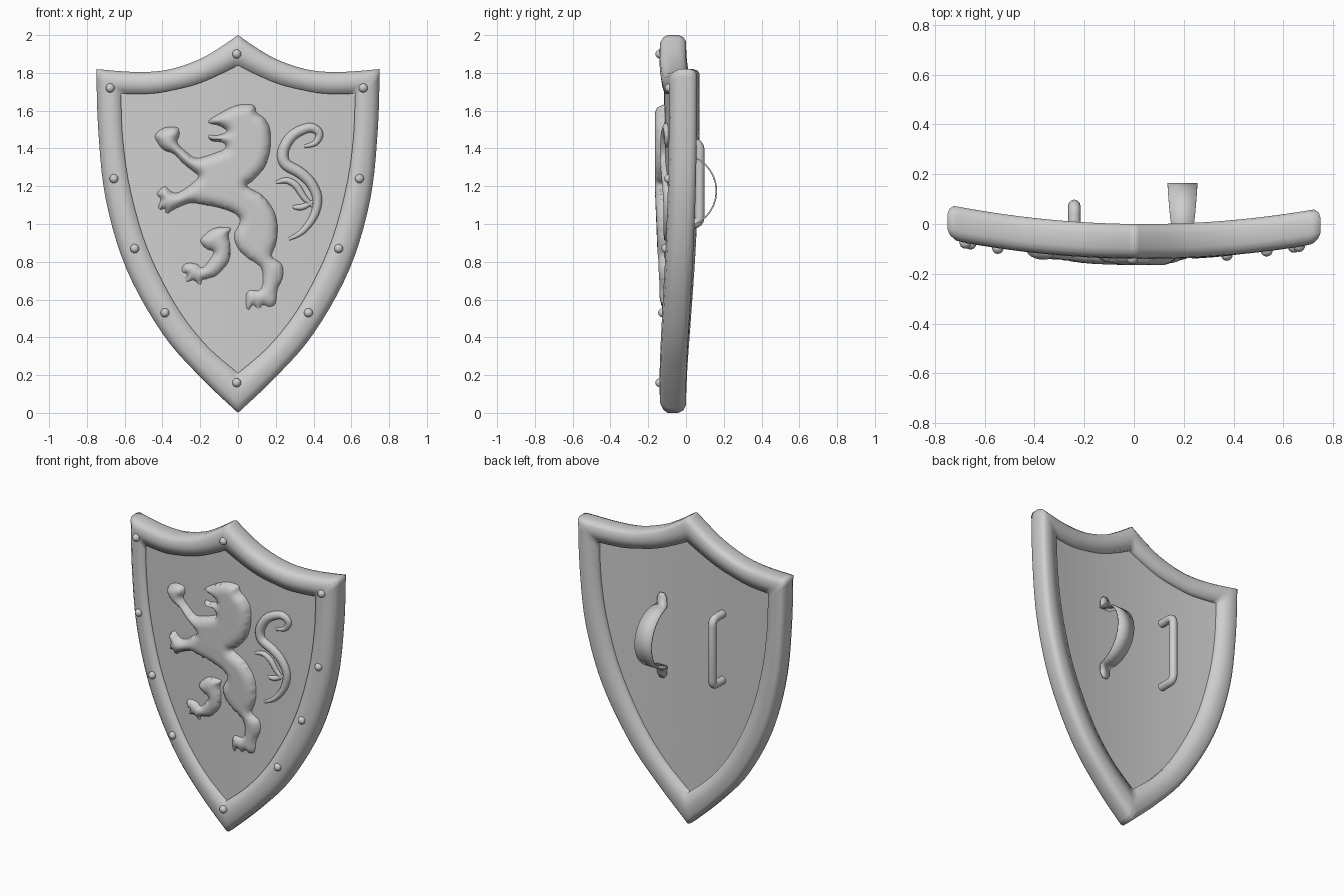
import bpy, bmesh, math
from mathutils import Vector, kdtree
from mathutils.geometry import delaunay_2d_cdt

if "Cube" in bpy.data.objects:
    bpy.data.objects.remove(bpy.data.objects["Cube"], do_unlink=True)

steel = bpy.data.materials.new("grey_steel")
steel.use_nodes = True
grey = (0.62, 0.62, 0.62, 1)
steel.diffuse_color = grey
steel.node_tree.nodes["Principled BSDF"].inputs["Base Color"].default_value = grey

FRONT, BACK = -0.115, -0.042   # panel surfaces on the centre line


def bend(x):
    """Backward sweep of the shield away from its centre line."""
    return 0.125 * x * x - 0.01 * x


def spline(points, steps, closed=False):
    """Smooth line through points given in hundredths of a unit."""
    pts = [Vector(p) / 100 for p in points]
    n = len(pts)
    pick = (lambda i: pts[i % n]) if closed else (lambda i: pts[max(0, min(n - 1, i))])
    out = []
    for i in range(n if closed else n - 1):
        a, b, c, d = (pick(i + k) for k in (-1, 0, 1, 2))
        for s in range(steps):
            t = s / steps
            out.append(b + (c - a) * t / 2 + (a - b * 2.5 + c * 2 - d / 2) * t * t
                       + (b * 1.5 - c * 1.5 + (d - a) / 2) * t ** 3)
    return out if closed else out + [pts[-1]]


def finish(name, bm, angle=50, recalc=True):
    if recalc:
        bmesh.ops.recalc_face_normals(bm, faces=bm.faces)
    mesh = bpy.data.meshes.new(name)
    bm.to_mesh(mesh)
    bm.free()
    mesh.materials.append(steel)
    mesh.shade_smooth()
    mesh.set_sharp_from_angle(angle=math.radians(angle))
    obj = bpy.data.objects.new(name, mesh)
    bpy.context.collection.objects.link(obj)
    return obj


def patch(name, outline, step, surface, facing):
    """Fill an outline with an even mesh; surface(x, z, edge distance) gives y."""
    n = len(outline)
    tree = kdtree.KDTree(n)
    for i, p in enumerate(outline):
        tree.insert((p.x, p.y, 0), i)
    tree.balance()
    xs, zs = [p.x for p in outline], [p.y for p in outline]
    pts = list(outline)
    for j in range(int((max(zs) - min(zs)) / step) + 1):
        for i in range(int((max(xs) - min(xs)) / step) + 2):
            q = Vector((min(xs) + (i - j % 2 / 2) * step, min(zs) + j * step))
            if tree.find((q.x, q.y, 0))[2] > step * 0.5:
                pts.append(q)
    edges = [(i, (i + 1) % n) for i in range(n)]
    verts, _, faces = delaunay_2d_cdt(pts, edges, [], 1, 1e-5)[:3]
    bm = bmesh.new()
    made = [bm.verts.new((v.x, surface(v.x, v.y, tree.find((v.x, v.y, 0))[2]), v.y)) for v in verts]
    for f in faces:
        bm.faces.new([made[i] for i in f])
    bm.normal_update()
    bmesh.ops.reverse_faces(bm, faces=[f for f in bm.faces if f.normal.y * facing < 0])
    bmesh.ops.delete(bm, geom=[v for v in bm.verts if not v.link_faces], context="VERTS")
    return finish(name, bm, 80, recalc=False)


def tube(name, path, radius, flatten=1.0, sides=12):
    """Round bar along a path; radius(t) may taper, flatten squashes it in y."""
    bm = bmesh.new()
    rings, last = [], len(path) - 1
    for i, p in enumerate(path):
        along = (path[min(i + 1, last)] - path[max(i - 1, 0)]).normalized()
        out = Vector((0, 1, 0)) if flatten < 1 else Vector((1, 0, 0))
        side = along.cross(out).normalized()
        r = radius(i / last)
        rings.append([bm.verts.new(p + side * r * math.cos(a) + out * r * flatten * math.sin(a))
                      for a in (2 * math.pi * k / sides for k in range(sides))])
    for a, b in zip(rings, rings[1:]):
        for k in range(sides):
            m = (k + 1) % sides
            bm.faces.new((a[k], a[m], b[m], b[k]))
    bm.faces.new(rings[0])
    bm.faces.new(rings[-1])
    return finish(name, bm, 60)


def heater(top, side):
    """Full shield outline from one half's top edge and side edge."""
    half = spline(top, 4)[:-1] + spline(side, 5)
    return half + [Vector((-p.x, p.y)) for p in half[-2:0:-1]]


# Rim and panel outlines
outer = heater([(0, 200), (11, 192.5), (22, 186.5), (38, 181.5), (55, 180.5), (75, 182)],
               [(75, 182), (74, 150), (70, 113), (59, 76), (40, 42), (20, 19), (0, 0)])
inner = heater([(0, 184), (10, 179), (22, 174), (34, 171), (46, 169), (62, 169)],
               [(62, 169), (61, 145), (57, 118), (48, 87), (33, 57), (17, 36), (0, 21)])

# Rim: rounded outside, raised lip inside (share of width, y)
section = [(0, -0.04), (0, -0.098), (0.08, -0.12), (0.25, -0.137), (0.55, -0.14), (1, -0.131),
           (1, FRONT), (1, BACK), (1, -0.01), (0.55, 0), (0.2, 0), (0.06, -0.015)]
bm = bmesh.new()
rings = []
for o, i in zip(outer, inner):
    flat = [(o.lerp(i, t), y) for t, y in section]
    rings.append([bm.verts.new((p.x, y + bend(p.x), p.y)) for p, y in flat])
for a, b in zip(rings, rings[1:] + rings[:1]):
    for k in range(len(section)):
        m = (k + 1) % len(section)
        bm.faces.new((a[k], a[m], b[m], b[k]))
finish("rim", bm, 100)

# Panel faces
patch("panel_front", inner, 0.08, lambda x, z, d: FRONT + bend(x), -1)
patch("panel_back", inner, 0.08, lambda x, z, d: BACK + bend(x), 1)


# Raised lion, shallower towards the feet
def relief(x, z, d):
    rise = 1 - (1 - min(d / 0.06, 1)) ** 2
    height = 0.053 - 0.04 * max(0, 1.2 - z)
    return FRONT + 0.003 + bend(x) - height * math.sqrt(rise)


head = [(-16, 154), (-9, 159), (0, 163), (8, 163), (10, 159), (14, 156), (17, 150), (17, 139), (14, 130)]
back_and_leg = [(8, 123), (5, 120), (13, 115), (19, 107), (21, 98), (20, 89), (18, 83), (23, 79), (24, 73), (21, 65)]
hind_paw = [(20, 58), (17, 56), (13, 57), (11, 54), (8, 57), (5, 54), (4, 61), (6, 65), (11, 65)]
belly = [(13, 69), (12, 77), (5, 82), (0, 87), (-2, 94), (1, 101), (-1, 105), (-8, 108), (-17, 110), (-25, 111)]
low_paw = [(-31, 109), (-35, 107), (-38, 105), (-39, 108), (-43, 107), (-41, 113), (-43, 116), (-39, 120), (-35, 117), (-31, 117)]
high_paw = [(-25, 121), (-21, 125), (-24, 128), (-29, 132), (-34, 137), (-39, 139), (-42, 142), (-44, 147), (-39, 151),
            (-32, 151), (-31, 147), (-32, 143), (-27, 138), (-22, 135)]
jaw = [(-14, 137), (-7, 140), (-8, 143), (-14, 144), (-16, 147), (-11, 147), (-6, 149), (-10, 152)]
body = head + back_and_leg + hind_paw + belly + low_paw + high_paw + jaw
patch("lion_body", spline(body, 5, True), 0.014, relief, -1)

far_leg = [(-17, 95), (-12, 98), (-4, 98), (-5, 94), (-4, 88), (-5, 80), (-11, 73), (-16, 71), (-19, 70), (-20, 66), (-23, 70),
           (-29, 69), (-27, 73), (-30, 75), (-28, 79), (-22, 79), (-19, 77), (-16, 80), (-13, 85), (-17, 87), (-20, 91)]
patch("lion_far_leg", spline(far_leg, 5, True), 0.014, relief, -1)

# Tail and its tufts
tails = {
    "lion_tail": ([(35, 141), (41, 143), (43, 148), (38, 151), (29, 147), (24, 139), (25, 132), (33, 127),
                   (39, 121), (42, 113), (40, 104), (34, 96), (27, 92)], 0.026),
    "tail_upper_tuft": ([(20, 122), (26, 123), (31, 120), (35, 114), (40, 109)], 0.015),
    "tail_lower_tuft": ([(29, 109), (34, 109), (40, 112)], 0.012),
}
for name, (points, width) in tails.items():
    path = [Vector((p.x, FRONT + bend(p.x), p.y)) for p in spline(points, 6)]
    tube(name, path, lambda t: 0.004 + width * math.sin(math.pi * min(max(t, 0.02), 0.98)) ** 0.6, 0.95)

# Rivets
rivets = [(0, 190), (0, 16)]
for x, z in [(67, 172), (65, 124), (54, 87), (38, 53)]:
    rivets += [(x, z), (-x, z)]
for n, (x, z) in enumerate(rivets):
    bm = bmesh.new()
    bmesh.ops.create_uvsphere(bm, u_segments=14, v_segments=8, radius=0.024)
    bmesh.ops.translate(bm, verts=bm.verts, vec=(x / 100 - 0.007, bend(x / 100) - 0.138, z / 100))
    finish(f"rivet_{n + 1}", bm)

# Hand grip: bar with rounded corners
grip = []
for z, sign in ((1.43, 1), (1.0, -1)):
    corner = [Vector((-0.24, BACK, z))]
    for k in range(5):
        a = math.pi / 2 * k / 4
        corner.append(Vector((-0.24, 0.038 + 0.035 * math.sin(a), z - sign * 0.035 * (1 - math.cos(a)))))
    grip += corner if sign > 0 else corner[::-1]
tube("hand_grip", grip, lambda t: 0.025)

# Arm strap: wide arch with a narrow tab at each end
foot = BACK + 0.008
bm = bmesh.new()
profile = [(foot, 0.9, 0.015), (foot, 0.925, 0.032)]
for k in range(17):
    a = math.pi * k / 16
    profile.append((foot + 0.195 * math.sin(a), 1.175 - 0.195 * math.cos(a), 0.036 + 0.024 * math.sin(a) ** 0.5))
profile += [(foot, 1.425, 0.032), (foot, 1.45, 0.015)]
rows = [[bm.verts.new((0.195 + s * w, y, z)) for s in (-1, 1)] for y, z, w in profile]
for a, b in zip(rows, rows[1:]):
    bm.faces.new((a[0], a[1], b[1], b[0]))
strap = finish("arm_strap", bm)
thick = strap.modifiers.new("thickness", "SOLIDIFY")
thick.thickness = 0.008
thick.offset = 0
